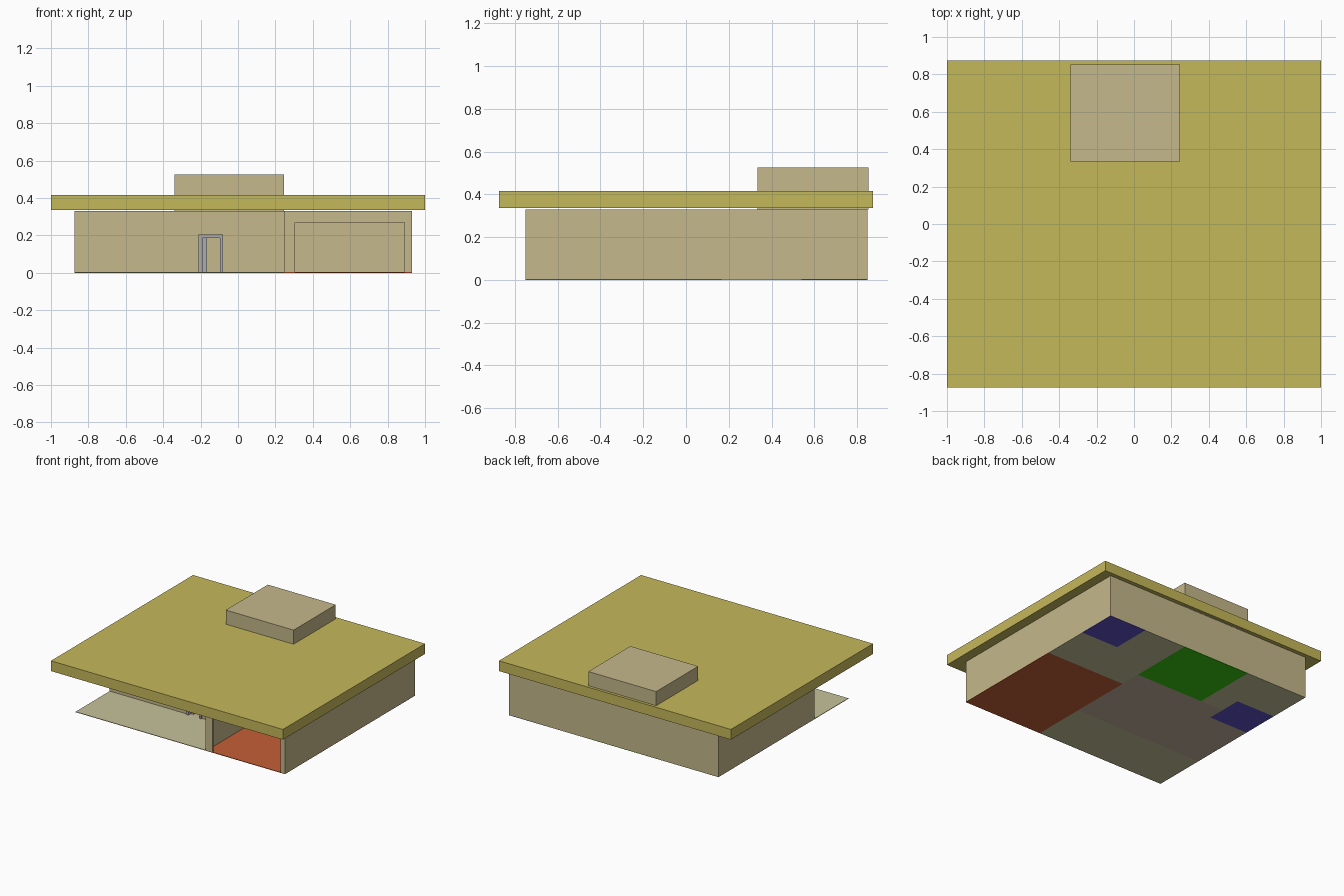
import bpy, bmesh
from mathutils import Matrix, Vector

if "Cube" in bpy.data.objects:
    bpy.data.objects.remove(bpy.data.objects["Cube"])


def lin(c):
    c /= 255
    return c / 12.92 if c <= 0.04045 else ((c + 0.055) / 1.055) ** 2.4


def material(name, r, g, b):
    m = bpy.data.materials.new(name)
    m.diffuse_color = (lin(r), lin(g), lin(b), 1)
    m.use_nodes = True
    m.node_tree.nodes["Principled BSDF"].inputs["Base Color"].default_value = m.diffuse_color
    return m


WALL = material("wall_tan", 197, 184, 139)
ROOF = material("roof_olive", 197, 184, 90)
FRAME = material("frame_grey", 172, 172, 176)
BEIGE = material("floor_beige", 197, 195, 155)
BROWN = material("floor_brown", 197, 180, 157)
RED = material("floor_red", 197, 95, 54)
GREEN = material("floor_green", 56, 197, 19)
BLUE = material("floor_blue", 96, 84, 197)


def boxes(name, spans, mat):
    """One object from boxes given as (x0, x1, y0, y1, z0, z1)."""
    bm = bmesh.new()
    for x0, x1, y0, y1, z0, z1 in spans:
        centre = Vector(((x0 + x1) / 2, (y0 + y1) / 2, (z0 + z1) / 2))
        size = (x1 - x0, y1 - y0, z1 - z0, 1)
        bmesh.ops.create_cube(
            bm, size=1, matrix=Matrix.Translation(centre) @ Matrix.Diagonal(size))
    me = bpy.data.meshes.new(name)
    bm.to_mesh(me)
    bm.free()
    me.materials.append(mat)
    ob = bpy.data.objects.new(name, me)
    bpy.context.collection.objects.link(ob)
    return ob


# Main plan lines
L, R, F, B = -0.875, 0.93, -0.75, 0.85      # outer edges
MID, ENTRY, GAR = 0.245, -0.33, 0.165       # garage side, recessed front, garage back
KX, KY = -0.34, 0.335                       # kitchen corner
T = 0.01                                    # wall thickness
Z0, Z1 = 0.004, 0.33                        # floor top, wall top

# Roof slab and raised block above the kitchen
boxes("roof_slab", [(-1, 1, -0.875, 0.875, 0.335, 0.415)], ROOF)
boxes("raised_block", [(KX, MID, KY, B + 0.003, Z1, 0.525)], WALL)

# Room floors, side by side
floors = [
    ("terrace_floor", L, MID, F, ENTRY, BEIGE),
    ("garage_floor", MID, R, F, GAR, RED),
    ("living_floor", L, MID, ENTRY, 0.2, BROWN),
    ("dining_floor", -0.54, MID, 0.2, KY, BROWN),
    ("kitchen_floor", KX, MID, KY, B, GREEN),
    ("left_bath_floor", L, -0.54, 0.2, 0.5, BLUE),
    ("left_hall_floor", -0.54, KX, KY, 0.5, BEIGE),
    ("left_bedroom_floor", L, KX, 0.5, B, BEIGE),
    ("right_bath_floor", 0.61, R, 0.54, B, BLUE),
    ("right_hall_floor", 0.61, R, GAR, 0.54, BEIGE),
    ("right_bedroom_floor", MID, 0.61, GAR, B, BEIGE),
]
for name, x0, x1, y0, y1, mat in floors:
    boxes(name, [(x0, x1, y0, y1, 0, Z0)], mat)

# Outer walls
boxes("back_wall", [(L, R, B - T, B, Z0, Z1)], WALL)
boxes("left_wall", [(L, L + T, ENTRY, B - T, Z0, Z1)], WALL)
boxes("right_wall", [(R - T, R, F + T, B - T, Z0, Z1)], WALL)
boxes("garage_side_wall", [(MID, MID + T, F + T, B - T, Z0, Z1)], WALL)

# Garage front: two piers and a lintel round the opening
boxes("garage_front", [
    (MID, 0.305, F, F + T, Z0, Z1),
    (0.89, R, F, F + T, Z0, Z1),
    (0.305, 0.89, F, F + T, 0.27, Z1)], WALL)

# Recessed entrance wall with a doorway
D0, D1, DZ = -0.19, -0.095, 0.187
boxes("entrance_wall", [
    (L + T, D0, ENTRY, ENTRY + T, Z0, Z1),
    (D1, MID, ENTRY, ENTRY + T, Z0, Z1),
    (D0, D1, ENTRY, ENTRY + T, DZ, Z1)], WALL)

# Door frame and the leaf swung inwards
f0, f1 = ENTRY - 0.01, ENTRY + T + 0.01
boxes("door_frame", [
    (-0.21, D0, f0, f1, Z0, 0.205),
    (D1, -0.08, f0, f1, Z0, 0.205),
    (D0, D1, f0, f1, DZ, 0.205)], FRAME)
boxes("door_leaf", [(D0, -0.167, f1, f1 + 0.09, Z0, DZ)], FRAME)

# Inner partitions
boxes("partitions", [
    (MID + T, R - T, GAR, GAR + T, Z0, Z1),
    (0.61, 0.61 + T, 0.54, B - T, Z0, Z1),
    (0.61 + T, R - T, 0.54, 0.54 + T, Z0, Z1),
    (KX, KX + T, KY, B - T, Z0, Z1),
    (L + T, KX, 0.5, 0.5 + T, Z0, Z1),
    (L + T, -0.54, 0.2, 0.2 + T, Z0, Z1),
    (-0.54, -0.54 + T, 0.2, 0.5, Z0, Z1)], WALL)
